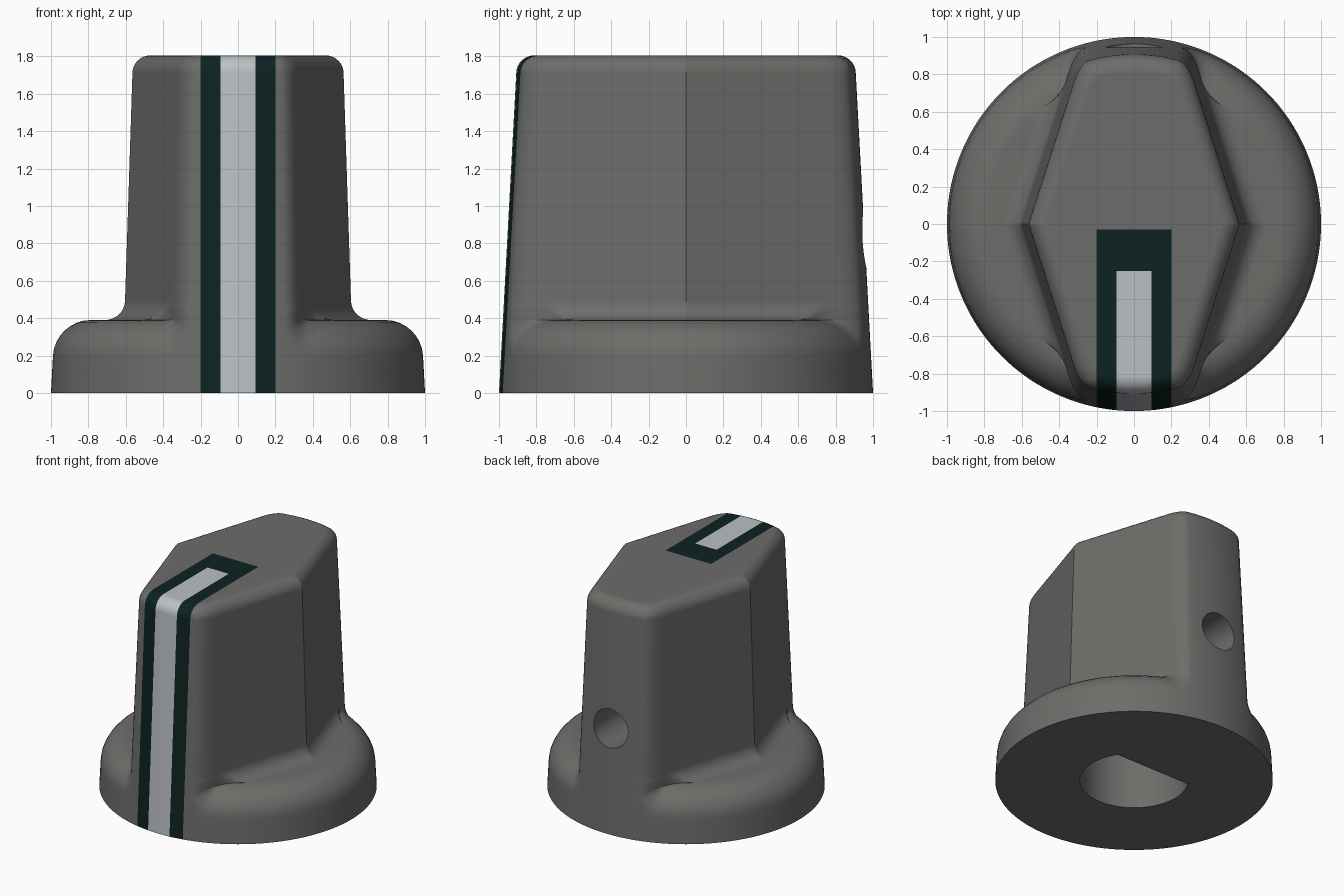
import bpy, bmesh, math
from mathutils import Vector

if "Cube" in bpy.data.objects:
    bpy.data.objects.remove(bpy.data.objects["Cube"])

TOP, LEDGE = 1.805, 0.39
ROUND, FILLET, BASE_ROUND = 0.09, 0.10, 0.19
SEGS = 288


def material(name, rgb):
    m = bpy.data.materials.new(name)
    m.diffuse_color = (*rgb, 1)
    m.use_nodes = True
    m.node_tree.nodes["Principled BSDF"].inputs["Base Color"].default_value = m.diffuse_color
    return m


grey = material("warm grey", (0.15, 0.155, 0.143))
dark = material("dark green", (0.004, 0.016, 0.016))
pale = material("pale grey", (0.50, 0.53, 0.55))


def smin(a, b, k):
    h = max(k - abs(a - b), 0) / k
    return min(a, b) - h * h * k / 4


def smax(a, b, k):
    return -smin(-a, -b, k)


def cone(z):
    return 1.0 - 0.054 * z


def grip(ang, z, off=0.0, inset=0.0):
    """Radius of the drafted hexagonal grip, its ends following the cone."""
    a = math.acos(min(1, abs(math.cos(ang))))      # fold into one quadrant
    c = math.cos(a - math.radians(17.7))
    plane = (0.538 + 0.031 * (1.7 - z) + off - inset) / c
    return smin(plane, cone(z) - inset, 0.09)


def base(z):
    """Radius of the round skirt with its rolled shoulder."""
    t = max(0, z - (LEDGE - BASE_ROUND))
    return cone(z) - BASE_ROUND + math.sqrt(max(0, BASE_ROUND ** 2 - t * t))


def skirt_radius(ang, z):
    return min(cone(z), smax(base(z), grip(ang, z), 0.07))


def wall_radius(ang, z):
    t = max(0, FILLET - (z - LEDGE))
    f = FILLET - math.sqrt(max(0, FILLET ** 2 - t * t))
    u = max(0, z - (TOP - ROUND))
    inset = ROUND - math.sqrt(max(0, ROUND ** 2 - u * u))
    r = grip(ang, z, f, inset)
    return min(r, skirt_radius(ang, LEDGE)) if z < LEDGE + FILLET else r


# Rings from the bottom edge up to the rim of the top face
quarter = [math.radians(90 * i / 8) for i in range(9)]
rings = [(skirt_radius, z) for z in (0, 0.07, 0.14)]
rings += [(skirt_radius, LEDGE - BASE_ROUND + BASE_ROUND * math.sin(q)) for q in quarter]
rings += [(wall_radius, LEDGE + FILLET * (1 - math.cos(q))) for q in quarter]
rings += [(wall_radius, z) for z in (0.8, 1.1, 1.4)]
rings += [(wall_radius, TOP - ROUND + ROUND * math.sin(q)) for q in quarter]

bm = bmesh.new()
loops = []
for radius, z in rings:
    loop = []
    for i in range(SEGS):
        a = 2 * math.pi * i / SEGS
        r = radius(a, z)
        loop.append(bm.verts.new((r * math.cos(a), r * math.sin(a), z)))
    loops.append(loop)
for lo, hi in zip(loops, loops[1:]):
    for i in range(SEGS):
        j = (i + 1) % SEGS
        bm.faces.new((lo[i], lo[j], hi[j], hi[i]))
bm.faces.new(loops[0][::-1])
bm.faces.new(loops[-1])
bmesh.ops.remove_doubles(bm, verts=bm.verts, dist=1e-5)
bm.normal_update()


# Cut the pointer stripe outline into the front and top faces
def cut(co, no, chosen):
    bm.normal_update()
    faces = [f for f in bm.faces if chosen(f)]
    geom = set(faces)
    for f in faces:
        geom.update(f.edges)
        geom.update(f.verts)
    bmesh.ops.bisect_plane(bm, geom=list(geom), plane_co=co, plane_no=no, dist=1e-5)


def is_top(f):
    return f.normal.z > 0.9 and f.calc_center_median().z > TOP - 0.001


def is_front(f):
    return is_top(f) or (f.normal.z > -0.5 and f.calc_center_median().y < -0.5)


for x in (-0.2, -0.094, 0.094, 0.2):
    cut(Vector((x, 0, 0)), Vector((1, 0, 0)), is_front)
for y in (-0.03, -0.25):
    cut(Vector((0, y, 0)), Vector((0, 1, 0)), is_top)

bm.normal_update()
for f in bm.faces:
    c = f.calc_center_bounds()
    if f.normal.z > -0.5:
        if abs(c.x) < 0.094 and c.y < -0.25:
            f.material_index = 2
        elif abs(c.x) < 0.2 and c.y < -0.03:
            f.material_index = 1


def make_object(name, mesh_bm, mats):
    me = bpy.data.meshes.new(name)
    mesh_bm.to_mesh(me)
    mesh_bm.free()
    for m in mats:
        me.materials.append(m)
    ob = bpy.data.objects.new(name, me)
    bpy.context.collection.objects.link(ob)
    return ob


knob = make_object("knob_body", bm, (grey, dark, pale))


def prism(name, pts, start, end):
    """Solid swept from the outline pts along the vector start -> end."""
    b = bmesh.new()
    f = b.faces.new([b.verts.new(Vector(p) + start) for p in pts])
    ext = bmesh.ops.extrude_face_region(b, geom=[f])
    moved = [v for v in ext["geom"] if isinstance(v, bmesh.types.BMVert)]
    bmesh.ops.translate(b, verts=moved, vec=end - start)
    bmesh.ops.recalc_face_normals(b, faces=b.faces)
    return make_object(name, b, (grey,))


# D-shaped shaft bore, flat side toward the back
R, FLAT = 0.39, 0.21
a0 = math.pi - math.asin(FLAT / R)
sweep = math.pi + 2 * math.asin(FLAT / R)
arc = [a0 + sweep * i / 64 for i in range(65)]
bore = prism("shaft_bore_cutter", [(R * math.cos(a), R * math.sin(a), 0) for a in arc],
             Vector((0, 0, -0.2)), Vector((0, 0, 1.2)))

# Set screw hole running from the back into the bore
circle = [2 * math.pi * i / 48 for i in range(48)]
screw = prism("screw_hole_cutter", [(0.15 * math.cos(a), 0, 0.15 * math.sin(a)) for a in circle],
              Vector((0, 0.1, 0.82)), Vector((0, 1.3, 0.82)))

bpy.context.view_layer.objects.active = knob
knob.select_set(True)
for cutter in (bore, screw):
    mod = knob.modifiers.new("cut", 'BOOLEAN')
    mod.operation = 'DIFFERENCE'
    mod.solver = 'EXACT'
    mod.object = cutter
    bpy.ops.object.modifier_apply(modifier=mod.name)
    bpy.data.objects.remove(cutter)

bpy.ops.object.shade_smooth_by_angle(angle=math.radians(35))
weighted = knob.modifiers.new("weighted_normals", 'WEIGHTED_NORMAL')
weighted.keep_sharp = True
